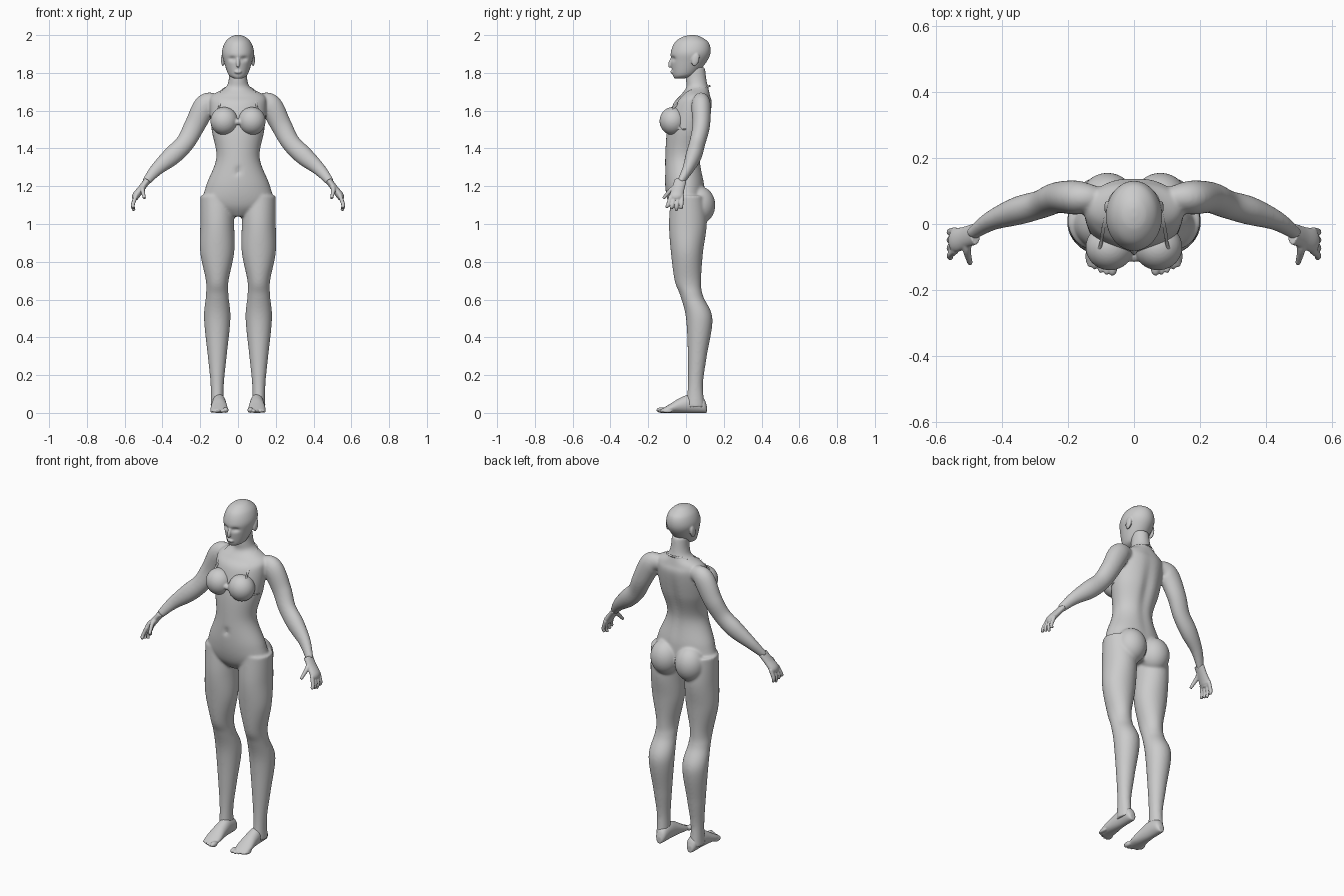
import bpy
import bmesh
from math import sin, cos, pi, exp
from mathutils import Vector, Matrix

if "Cube" in bpy.data.objects:
    bpy.data.objects.remove(bpy.data.objects["Cube"])

RIGHTWARD, BACKWARD, UPWARD = Matrix.Identity(3)
SIDES, STEPS = 48, 8

grey = bpy.data.materials.new("plain grey")
grey.use_nodes = True
grey.diffuse_color = (.6, .6, .6, 1)
shader = grey.node_tree.nodes["Principled BSDF"]
shader.inputs["Base Color"].default_value = grey.diffuse_color


def flow(rows):
    """Fill in smoothly between the given rows of numbers."""
    rows = [Vector(row) for row in rows]
    last = len(rows) - 1
    result = []
    for i in range(last):
        start, end = rows[i], rows[i + 1]
        leave = (end - rows[max(i - 1, 0)]) / 2
        arrive = (rows[min(i + 2, last)] - start) / 2
        for step in range(STEPS):
            t = step / STEPS
            ease = t * t * (3 - 2 * t)
            result.append(start.lerp(end, ease)
                          + leave * t * (1 - t) ** 2 - arrive * t * t * (1 - t))
    return result + [rows[last]]


def skin(bm, rings):
    """Closed skin over rings of (centre, first half axis, second half axis)."""
    loops = []
    for centre, across, along in rings:
        angles = [2 * pi * k / SIDES for k in range(SIDES)]
        loops.append([bm.verts.new(centre + across * cos(a) + along * sin(a)) for a in angles])
    for low, high in zip(loops, loops[1:]):
        for k in range(SIDES):
            bm.faces.new((low[k - 1], low[k], high[k], high[k - 1]))
    bm.faces.new(loops[0][::-1])
    bm.faces.new(loops[-1])
    return [vert for loop in loops for vert in loop]


def column(bm, x, rows):
    """Upright form from rows of (height, half width, front, back)."""
    return skin(bm, [(Vector((x, (front + back) / 2, height)),
                      RIGHTWARD * half, BACKWARD * (back - front) / 2)
                     for height, half, front, back in flow(rows)])


def limb(bm, rows, ref=BACKWARD, ratio=1):
    """Form along a path of (x, y, z, radius); ratio widens it along ref."""
    rows = flow(rows)
    points = [row.to_3d() if len(row) == 3 else row.xyz for row in rows]
    rings = []
    for i, (point, row) in enumerate(zip(points, rows)):
        ahead = points[min(i + 1, len(points) - 1)]
        tangent = (ahead - points[max(i - 1, 0)]).normalized()
        across = (ref - tangent * ref.dot(tangent)).normalized()
        rings.append((point, across * row.w * ratio, tangent.cross(across) * row.w))
    skin(bm, rings)


def ball(bm, centre, radii, tilt=0):
    matrix = Matrix.LocRotScale(Vector(centre), Matrix.Rotation(tilt, 3, "X"), Vector(radii))
    bmesh.ops.create_uvsphere(bm, u_segments=SIDES, v_segments=SIDES // 2, radius=1, matrix=matrix)


def hollow(verts, centre, size, depth):
    """Press the skin gently along y around a point."""
    for vert in verts:
        offset = [(p - c) / s for p, c, s in zip(vert.co, centre, size)]
        vert.co.y += depth * exp(-sum(d * d for d in offset))


def mirror(bm):
    copied = bmesh.ops.duplicate(bm, geom=bm.verts[:] + bm.edges[:] + bm.faces[:])
    verts = [g for g in copied["geom"] if isinstance(g, bmesh.types.BMVert)]
    bmesh.ops.scale(bm, vec=(-1, 1, 1), verts=verts)


def finish(bm, name):
    bmesh.ops.recalc_face_normals(bm, faces=bm.faces[:])
    for face in bm.faces:
        face.smooth = True
    mesh = bpy.data.meshes.new(name)
    bm.to_mesh(mesh)
    bm.free()
    mesh.materials.append(grey)
    obj = bpy.data.objects.new(name, mesh)
    bpy.context.collection.objects.link(obj)
    return obj


def blend(obj, voxel, relax):
    """Merge the overlapping forms of a part into one soft skin."""
    merge = obj.modifiers.new("merge", "REMESH")
    merge.mode = "VOXEL"
    merge.voxel_size = voxel
    merge.use_smooth_shade = True
    soften = obj.modifiers.new("soften", "SMOOTH")
    soften.iterations = relax


# Body: legs, arms and seat are mirrored, then the torso is added
bm = bmesh.new()
column(bm, .11, [(1.15, .09, -.08, .1), (1, .09, -.09, .11), (.85, .09, -.08, .09),
                 (.7, .06, -.06, .08), (.62, .06, -.03, .09), (.5, .07, 0, .14),
                 (.3, .05, .01, .11), (.15, .035, .01, .09), (.03, .035, 0, .1)])
limb(bm, [(.11, .08, 1.65, .04), (.17, .08, 1.63, .06), (.23, .08, 1.52, .055),
          (.28, .06, 1.43, .05), (.35, .04, 1.36, .05), (.43, .01, 1.29, .035),
          (.49, -.03, 1.22, .022)], ratio=.85)
ball(bm, (.08, .07, 1.1), (.085, .085, .1))
mirror(bm)
torso = column(bm, 0, [(1.04, .06, -.05, .08), (1.1, .18, -.09, .1), (1.2, .17, -.11, .1),
                       (1.35, .115, -.11, .08), (1.5, .14, -.1, .12), (1.63, .15, -.07, .14),
                       (1.68, .14, -.03, .13), (1.72, .07, 0, .12), (1.76, .05, 0, .11),
                       (1.83, .045, 0, .1)])
hollow(torso, (0, .12, 1.43), (.03, .06, .2), -.015)
hollow(torso, (0, -.11, 1.28), (.015, .03, .015), .015)
body = finish(bm, "body")
blend(body, voxel=.006, relax=12)

# Head with ears, nose and lips
bm = bmesh.new()
skull = column(bm, 0, [(1.77, .02, -.06, -.01), (1.79, .05, -.07, .05), (1.86, .075, -.08, .11),
                       (1.91, .085, -.08, .13), (1.96, .07, -.06, .12), (1.99, .04, -.02, .08),
                       (2, .01, .02, .05)])
for side in (-1, 1):
    hollow(skull, (side * .03, -.07, 1.875), (.02, .03, .012), .014)
    ball(bm, (side * .08, .05, 1.87), (.01, .02, .035), tilt=-.25)
ball(bm, (0, -.08, 1.855), (.01, .012, .03), tilt=-.3)
ball(bm, (0, -.07, 1.805), (.02, .013, .01))
blend(finish(bm, "head"), voxel=.004, relax=4)

# Hands: palm, four curled fingers and a thumb
bm = bmesh.new()
limb(bm, [(.48, -.03, 1.23, .018), (.51, -.04, 1.19, .018), (.54, -.05, 1.15, .02),
          (.545, -.05, 1.13, .014)], ratio=1.8)
for finger in range(4):
    y = -.02 * (finger + 1)
    limb(bm, [(.54, y, 1.15, .011), (.557, y * 1.2, 1.1, .01),
              (.55, y * 1.3, 1.07 + .01 * abs(finger - 1), .008)])
limb(bm, [(.5, -.05, 1.2, .014), (.505, -.08, 1.18, .012), (.495, -.12, 1.135, .008)],
     ref=RIGHTWARD)
mirror(bm)
blend(finish(bm, "hands"), voxel=.004, relax=3)

# Feet: rings from heel to ball, always resting on the ground, then toes
bm = bmesh.new()
profile = [(.11, .015, .02), (.09, .03, .04), (.03, .035, .05), (-.03, .04, .04),
           (-.08, .045, .025), (-.13, .04, .01)]
skin(bm, [(Vector((.1, y, tall)), RIGHTWARD * wide, UPWARD * tall)
          for y, wide, tall in flow(profile)])
for toe in range(5):
    size = .01 if toe else .015
    ball(bm, (.065 + .018 * toe, -.13 + .002 * toe ** 2, size), (size, .027, size))
mirror(bm)
blend(finish(bm, "feet"), voxel=.004, relax=3)

# Halter top: cups, side bands and centre bridge
bm = bmesh.new()
ball(bm, (.073, -.07, 1.545), (.073, .07, .074))
limb(bm, [(.11, -.07, 1.51, .008), (.14, 0, 1.5, .005)], ref=UPWARD)
mirror(bm)
ball(bm, (0, -.1, 1.54), (.025, .015, .015))
blend(finish(bm, "halter_top"), voxel=.005, relax=3)

# Neck strap, laid over the shoulders
bm = bmesh.new()
path = [(.11, -.09, 1.59), (.1, -.06, 1.62), (.08, .03, 1.7), (.06, .09, 1.72), (0, .125, 1.73)]
limb(bm, [(*point, .005) for point in path], ref=UPWARD)
mirror(bm)
lay = finish(bm, "neck_strap").modifiers.new("lay on body", "SHRINKWRAP")
lay.target = body
lay.wrap_mode = "OUTSIDE"
lay.offset = .004
